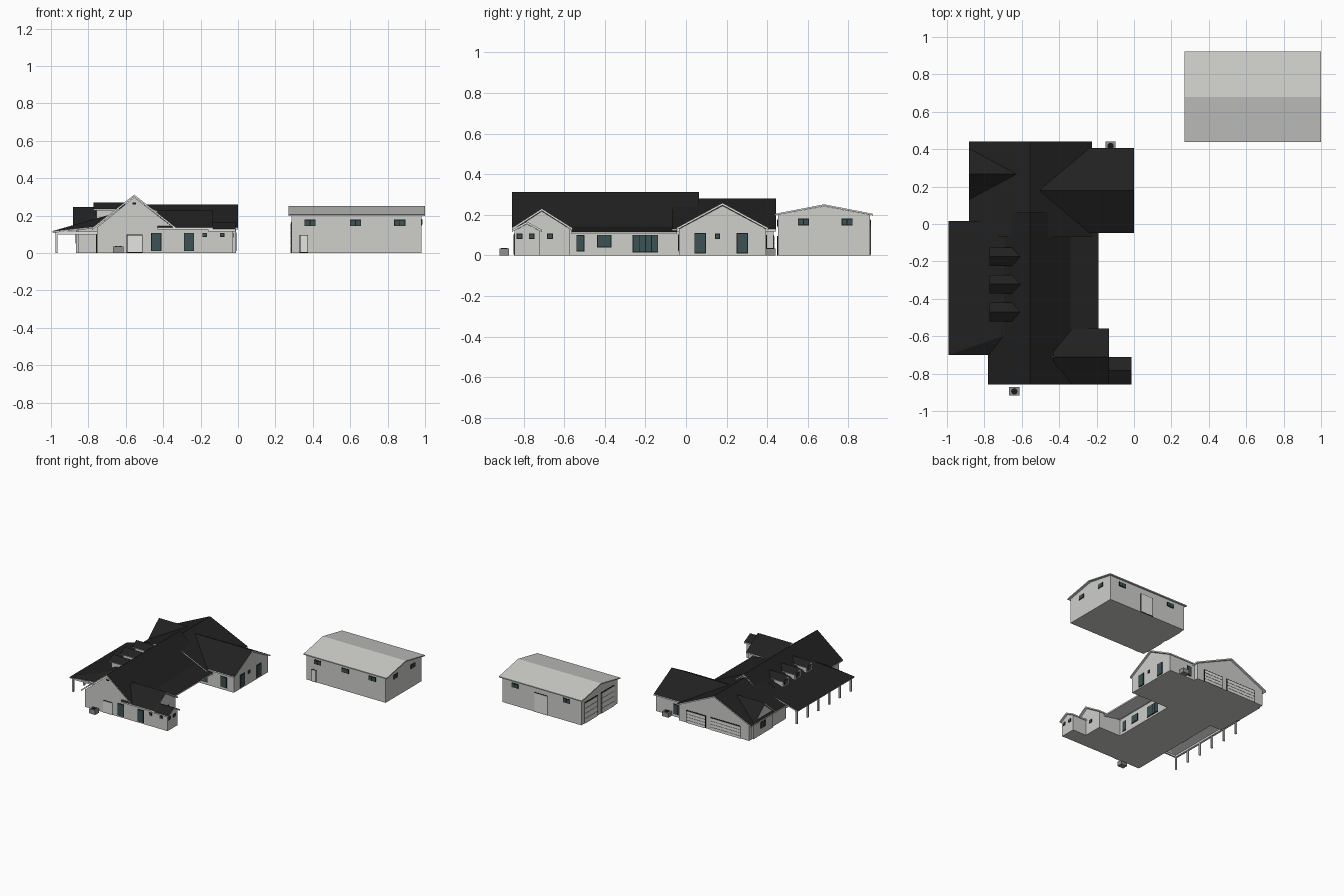
import bpy, bmesh

if "Cube" in bpy.data.objects:
    bpy.data.objects.remove(bpy.data.objects["Cube"])

def mat(name, r, g, b):
    m = bpy.data.materials.new(name)
    m.diffuse_color = (r, g, b, 1)
    m.use_nodes = True
    m.node_tree.nodes["Principled BSDF"].inputs["Base Color"].default_value = m.diffuse_color
    return m

WALL = mat("wall_light_grey", .62, .62, .60)
ROOF = mat("roof_black", .015, .015, .015)
TRIM = mat("trim_white", .78, .78, .77)
GLASS = mat("glass_teal", .045, .085, .09)
FRAME = mat("frame_black", .01, .01, .01)
METAL = mat("metal_grey", .28, .28, .28)
SHEDROOF = mat("shed_roof_grey", .60, .60, .58)

def finish(name, bm, mats, rule=None):
    bmesh.ops.recalc_face_normals(bm, faces=bm.faces)
    bm.normal_update()
    me = bpy.data.meshes.new(name)
    if rule:
        for f in bm.faces:
            f.material_index = rule(f)
    bm.to_mesh(me)
    bm.free()
    for m in mats:
        me.materials.append(m)
    ob = bpy.data.objects.new(name, me)
    bpy.context.collection.objects.link(ob)
    return ob

def prism(name, pts, axis, a, b, mats, rule=None):
    """Extrude a (u, z) section along x or y from a to b."""
    bm = bmesh.new()
    at = (lambda s, p: (s, p[0], p[1])) if axis == 'x' else (lambda s, p: (p[0], s, p[1]))
    A = [bm.verts.new(at(a, p)) for p in pts]
    B = [bm.verts.new(at(b, p)) for p in pts]
    bm.faces.new(A)
    bm.faces.new(B)
    n = len(pts)
    for i in range(n):
        j = (i + 1) % n
        bm.faces.new((A[i], A[j], B[j], B[i]))
    return finish(name, bm, mats, rule)

def box(name, x0, x1, y0, y1, z0, z1, m):
    return prism(name, [(x0, z0), (x1, z0), (x1, z1), (x0, z1)], 'y', y0, y1, [m])

def roof(name, top, axis, a, b, t=.011, m=ROOF):
    """Folded roof sheet: dark on top, white fascia and soffit."""
    pts = top + [(u, z - t) for u, z in reversed(top)]
    return prism(name, pts, axis, a, b, [m, TRIM], lambda f: 0 if f.normal.z > .3 else 1)

def gable_walls(name, u0, u1, ridge, zr, eave, axis, a, b):
    prism(name, [(u0, 0), (u1, 0), (u1, eave), (ridge, zr), (u0, eave)], axis, a, b, [WALL])

def plate(name, face, pos, c, w, z0, z1, d, m):
    """Thin plate on the wall plane; face is one of +x -x +y -y."""
    s = d if face[0] == '+' else -d
    lo, hi = min(pos - s * .2, pos + s), max(pos - s * .2, pos + s)
    if face[1] == 'x':
        box(name, lo, hi, c - w / 2, c + w / 2, z0, z1, m)
    else:
        box(name, c - w / 2, c + w / 2, lo, hi, z0, z1, m)

def window(name, face, pos, c, w, z0, z1, panes=1, m=GLASS):
    g = .004
    plate(name + "_frame", face, pos, c, w, z0, z1, .003, FRAME)
    pw = (w - g * (panes + 1)) / panes
    for i in range(panes):
        plate(name + "_pane", face, pos, c - w / 2 + g + pw / 2 + i * (pw + g), pw,
              z0 + g, z1 - g, .005, m)

def garage_door(name, face, pos, c, w, h):
    plate(name + "_frame", face, pos, c, w, 0, h, .003, FRAME)
    n, g = 4, .0025
    ph = (h - .004) / n
    for i in range(n):
        plate(name + "_section", face, pos, c, w - .008, i * ph, (i + 1) * ph - g, .005, TRIM)

# Main house body and steep roof
R = -.555
gable_walls("main_walls", -.755, -.345, R, .298, .135, 'y', -.845, .05)
roof("main_roof", [(-.78, .134), (R, .312), (-.335, .139)], 'y', -.857, .064)

# North garage block
gable_walls("garage_walls", -.855, -.24, R, .268, .128, 'y', -.035, .43)
roof("garage_roof", [(-.882, .130), (R, .281), (-.225, .130)], 'y', -.07, .442)

# West cross gable over the garage
gable_walls("garage_side_gable", .145, .39, .267, .232, .13, 'x', -.865, -.64)
roof("garage_side_roof", [(.13, .130), (.267, .247), (.403, .130)], 'x', -.882, -.62)

# North-east wing
gable_walls("east_wing_walls", -.035, .395, .18, .245, .13, 'x', -.45, -.012)
roof("east_wing_roof", [(-.047, .136), (.18, .259), (.406, .136)], 'x', -.5, 0)

# South-east wing and its small end bay
gable_walls("south_wing_walls", -.845, -.57, -.71, .218, .13, 'x', -.45, -.15)
roof("south_wing_roof", [(-.857, .136), (-.71, .231), (-.56, .136)], 'x', -.43, -.135)
gable_walls("bay_walls", -.845, -.722, -.784, .155, .122, 'x', -.2, -.028)
roof("bay_roof", [(-.857, .127), (-.784, .167), (-.71, .127)], 'x', -.16, -.014)

# Patio roof on the east side
roof("patio_roof", [(-.365, .147), (-.19, .116)], 'y', -.565, -.045)

# West porch roof with hipped south end
bm = bmesh.new()
A, B, C, D, E = [bm.verts.new(v) for v in (
    (-.992, -.70, .117), (-.992, .016, .117), (-.69, .016, .204),
    (-.70, -.60, .201), (-.775, -.70, .140))]
bm.faces.new((A, D, C, B))
bm.faces.new((A, E, D))
porch = finish("porch_roof", bm, [ROOF, TRIM])
if porch.data.polygons[0].normal.z < 0:
    porch.data.flip_normals()
sol = porch.modifiers.new("thickness", 'SOLIDIFY')
sol.thickness, sol.offset = .01, -1
sol.material_offset = sol.material_offset_rim = 1

# Porch posts and beam
box("porch_beam", -.978, -.962, -.69, .005, .098, .112, TRIM)
box("porch_end_beam", -.97, -.75, -.69, -.678, .1, .114, TRIM)
for i in range(6):
    y = -.682 + i * .135
    box("porch_post", -.976, -.964, y - .006, y + .006, 0, .1, WALL)

# Three roof dormers
for c in (-.175, -.322, -.47):
    prism("dormer_walls", [(c - .04, .17), (c + .04, .17), (c + .04, .235), (c, .261), (c - .04, .235)],
          'x', -.757, -.62, [WALL])
    roof("dormer_roof", [(c - .05, .235), (c, .270), (c + .05, .235)], 'x', -.772, -.605, .007)
    window("dormer_window", '-x', -.757, c, .045, .195, .232, 2)

# South side openings
plate("gable_vent", '-y', -.845, R, .02, .26, .27, .003, FRAME)
window("side_door", '-y', -.845, -.553, .085, 0, .098, 1, TRIM)
for x in (-.437, -.262):
    window("south_window", '-y', -.845, x, .055, .01, .108)
for x in (-.178, -.085):
    window("small_south_window", '-y', -.845, x, .025, .086, .108)

# East side openings
for y in (-.82, -.76):
    window("bay_window", '+x', -.028, y, .028, .082, .107)
window("wing_window", '+x', -.15, -.67, .028, .082, .107)
window("patio_window_a", '+x', -.345, -.52, .04, .02, .1)
window("patio_window_b", '+x', -.345, -.403, .07, .04, .102)
window("patio_doors", '+x', -.345, -.2, .125, .015, .102, 4)
for y in (.07, .277):
    window("east_wing_window", '+x', -.012, y, .057, .01, .11)
window("east_wing_small_window", '+x', -.012, .155, .025, .082, .107)
for x in (-.27, -.1):
    window("wing_south_window", '-y', -.035, x, .055, .02, .105)

# North side openings
garage_door("garage_door_single", '+y', .43, -.39, .17, .1)
garage_door("garage_door_double", '+y', .43, -.65, .265, .1)
window("wing_north_window", '+y', .395, -.19, .04, .02, .1)

# West side openings
window("front_entry", '-x', -.755, -.32, .075, 0, .1, 2)
for y in (-.6, -.48, -.17):
    window("porch_window", '-x', -.755, y, .065, .035, .1, 2)
window("garage_side_window", '-x', -.865, .267, .06, .05, .1, 2)

# Air conditioning units
for x, y in ((-.64, -.895), (-.125, .417)):
    box("air_unit", x - .027, x + .027, y - .023, y + .023, 0, .035, METAL)
    bm = bmesh.new()
    bmesh.ops.create_cone(bm, cap_ends=True, segments=16, radius1=.017, radius2=.017, depth=.004)
    bmesh.ops.translate(bm, verts=bm.verts, vec=(x, y, .036))
    finish("air_unit_fan", bm, [FRAME])

# Detached shed
gable_walls("shed_walls", .452, .905, .68, .243, .2, 'x', .287, .982)
roof("shed_roof", [(.438, .205), (.68, .252), (.922, .205)], 'x', .27, 1.0, .008, SHEDROOF)
window("shed_door", '-y', .452, .352, .045, 0, .097, 1, TRIM)
for x in (.385, .628, .865):
    window("shed_front_window", '-y', .452, x, .06, .143, .178, 2)
for x in (.415, .87):
    window("shed_back_window", '+y', .905, x, .06, .143, .178, 2)
window("shed_back_door", '+y', .905, .64, .115, 0, .155, 1, TRIM)
for y in (.578, .793):
    window("shed_end_window", '+x', .982, y, .055, .148, .182, 2)
for y in (.575, .785):
    garage_door("shed_garage_door", '-x', .287, y, .165, .165)
